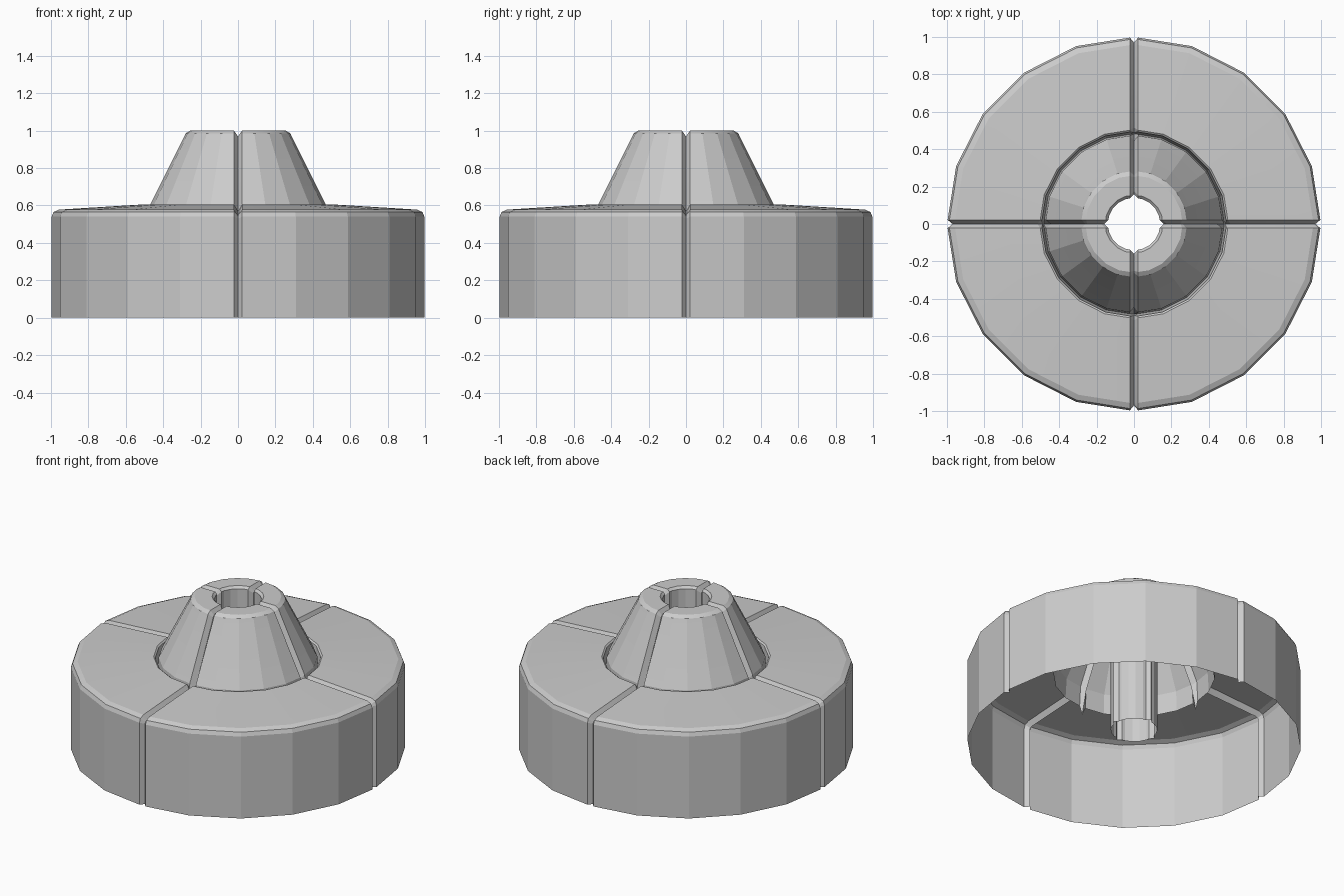
import bpy, bmesh, math

if "Cube" in bpy.data.objects:
    bpy.data.objects.remove(bpy.data.objects["Cube"])

SIDES = 20      # facets around the axis
HALF_W = 0.022  # half width of the radial grooves

# Each row: surface (radius, z), then the groove floor (radius, z) at that station
PROFILE = [
    ((1.00, 0.00), (0.97, 0.00)),    # open bottom rim
    ((1.00, 0.54), (0.97, 0.53)),
    ((0.99, 0.565), (0.965, 0.54)),  # rounded shoulder
    ((0.96, 0.578), (0.95, 0.547)),
    ((0.505, 0.606), (0.515, 0.57)), # sloped deck
    ((0.495, 0.598), (0.49, 0.55)),
    ((0.483, 0.47), (0.483, 0.42)),  # ring crevice around the cone
    ((0.475, 0.60), (0.445, 0.57)),
    ((0.295, 0.96), (0.265, 0.945)), # cone wall
    ((0.284, 0.985), (0.26, 0.96)),
    ((0.26, 1.00), (0.25, 0.97)),
    ((0.155, 1.00), (0.175, 0.97)),  # flat top
    ((0.14, 0.985), (0.16, 0.96)),
    ((0.14, 0.10), (0.16, 0.10)),    # centre tube, open at the bottom
]


def columns():
    """Yield (angle, lateral offset, is groove floor) around the axis."""
    step = 2 * math.pi / SIDES
    for i in range(SIDES):
        a = i * step
        if i % (SIDES // 4) == 0:
            yield a, -HALF_W, False
            yield a, 0.0, True
            yield a, HALF_W, False
        else:
            yield a, 0.0, False


def point(row, a, side, floor):
    r, z = row[1] if floor else row[0]
    r -= abs(side) * math.tan(math.pi / SIDES)  # stay on the flat facet
    c, s = math.cos(a), math.sin(a)
    return (r * c - side * s, r * s + side * c, z)


# Single revolved shell with four V grooves
bm = bmesh.new()
cols = [[bm.verts.new(point(row, *c)) for row in PROFILE] for c in columns()]
for i, left in enumerate(cols):
    right = cols[(i + 1) % len(cols)]
    for k in range(len(PROFILE) - 1):
        bm.faces.new((left[k], right[k], right[k + 1], left[k + 1]))

mesh = bpy.data.meshes.new("grooved_hub")
bm.to_mesh(mesh)
bm.free()
hub = bpy.data.objects.new("grooved_hub", mesh)
bpy.context.collection.objects.link(hub)
bpy.context.view_layer.objects.active = hub
hub.select_set(True)
bpy.ops.object.shade_smooth_by_angle(angle=math.radians(14))
